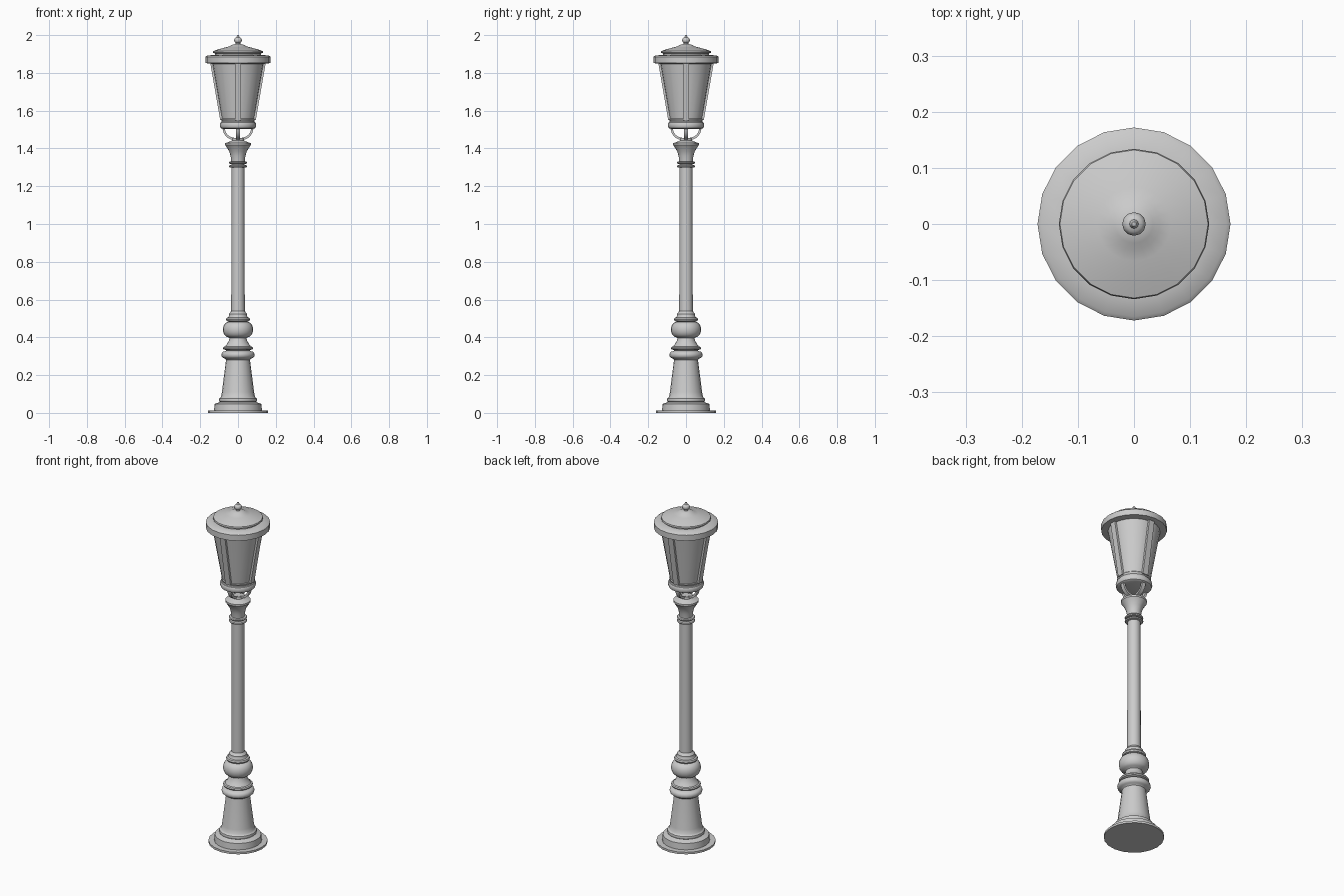
import bpy, bmesh, math
from mathutils import Vector

if "Cube" in bpy.data.objects:
    bpy.data.objects.remove(bpy.data.objects["Cube"])

SIDES = 20


def finish(name, bm):
    bmesh.ops.remove_doubles(bm, verts=bm.verts, dist=1e-5)
    bmesh.ops.recalc_face_normals(bm, faces=bm.faces)
    me = bpy.data.meshes.new(name)
    bm.to_mesh(me)
    bm.free()
    ob = bpy.data.objects.new(name, me)
    bpy.context.collection.objects.link(ob)
    bpy.ops.object.select_all(action='DESELECT')
    ob.select_set(True)
    bpy.context.view_layer.objects.active = ob
    bpy.ops.object.shade_smooth_by_angle(angle=math.radians(35))
    return ob


def lathe(name, profile, sides=SIDES):
    """Revolve (radius, height) points, closing both ends on the axis."""
    bm = bmesh.new()
    pts = [(0, profile[0][1])] + profile + [(0, profile[-1][1])]
    vs = [bm.verts.new((r, 0, z)) for r, z in pts]
    es = [bm.edges.new(p) for p in zip(vs, vs[1:])]
    bmesh.ops.spin(bm, geom=vs + es, axis=(0, 0, 1), cent=(0, 0, 0),
                   angle=2 * math.pi, steps=sides, use_duplicate=False)
    return finish(name, bm)


def bulge(r, dr, z0, z1, n=6):
    """Half-round moulding points between two heights."""
    return [(r + dr * math.sin(math.pi * i / n),
             (z0 + z1) / 2 - (z1 - z0) / 2 * math.cos(math.pi * i / n))
            for i in range(n + 1)]


def radial_bars(name, path, width, depth, count=4):
    """Sweep a rectangular bar along a radial (r, z) path, repeated round the axis."""
    bm = bmesh.new()
    for k in range(count):
        a = 2 * math.pi * k / count
        out, side = Vector((math.cos(a), math.sin(a), 0)), Vector((-math.sin(a), math.cos(a), 0))
        rings = []
        for i, (r, z) in enumerate(path):
            p, q = path[max(i - 1, 0)], path[min(i + 1, len(path) - 1)]
            t = Vector((q[0] - p[0], q[1] - p[1])).normalized()
            ring = []
            for s, d in ((-1, -1), (1, -1), (1, 1), (-1, 1)):
                rr, zz = r + t.y * d * depth / 2, z - t.x * d * depth / 2
                ring.append(bm.verts.new(out * rr + side * s * width / 2 + Vector((0, 0, zz))))
            rings.append(ring)
        for lo, hi in zip(rings, rings[1:]):
            for j in range(4):
                bm.faces.new((lo[j], lo[(j + 1) % 4], hi[(j + 1) % 4], hi[j]))
        bm.faces.new(rings[0])
        bm.faces.new(rings[-1])
    return finish(name, bm)


# Foot and tapered pedestal
lathe("foot_plate", [(0.158, 0), (0.158, 0.012)])
lathe("pedestal", [(0.127, 0.012), (0.124, 0.048), (0.105, 0.054)]
      + bulge(0.094, 0.008, 0.058, 0.08, 4)
      + [(0.09, 0.085), (0.085, 0.11), (0.063, 0.285)])

# Turned mouldings above the pedestal
lathe("lower_mouldings", [(0.063, 0.28)] + bulge(0.07, 0.018, 0.288, 0.326)
      + [(0.062, 0.33)] + bulge(0.068, 0.012, 0.334, 0.352, 4)
      + [(0.058, 0.365), (0.047, 0.385), (0.044, 0.402)])
lathe("bulb", [(0.044, 0.395)] + bulge(0.05, 0.03, 0.4, 0.482, 8) + [(0.045, 0.486)])
lathe("upper_mouldings", [(0.045, 0.48)] + bulge(0.052, 0.012, 0.484, 0.506, 4)
      + [(0.048, 0.512), (0.048, 0.524), (0.041, 0.532), (0.035, 0.54)])

# Shaft, neck rings and flared capital
lathe("shaft", [(0.036, 0.52), (0.034, 1.32)])
for i, z in enumerate((1.298, 1.318)):
    lathe(f"neck_ring_{i + 1}", bulge(0.038, 0.011, z, z + 0.014, 4))
lathe("capital", [(0.036, 1.33), (0.039, 1.36), (0.047, 1.385), (0.062, 1.41),
                  (0.068, 1.418), (0.068, 1.428), (0.045, 1.436), (0.032, 1.442),
                  (0.03, 1.455)])

# Four curved arms carrying the lantern
arms = [(0.022 + 0.054 * math.sin(t), 1.51 - 0.058 * math.cos(t))
        for t in (math.pi / 2 * i / 6 for i in range(7))]
radial_bars("lantern_arms", arms, 0.022, 0.012)

# Lantern collar, glass and frame bars
lathe("lantern_collar", [(0.08, 1.503)] + bulge(0.088, 0.008, 1.506, 1.54, 6)
      + [(0.086, 1.545), (0.09, 1.555), (0.086, 1.56)])
lathe("lantern_glass", [(0.085, 1.55), (0.139, 1.86)])
radial_bars("lantern_frame_bars", [(0.088, 1.55), (0.142, 1.86)], 0.034, 0.012)

# Rim, lid and finial
lathe("lantern_rim", [(0.14, 1.848), (0.172, 1.852), (0.172, 1.885), (0.165, 1.891),
                      (0.125, 1.896)])
lathe("lid", [(0.12, 1.89), (0.122, 1.903), (0.134, 1.907), (0.132, 1.915),
              (0.1, 1.926), (0.066, 1.935), (0.046, 1.94), (0.034, 1.948), (0.014, 1.953)])
lathe("finial", [(0.012, 1.945), (0.012, 1.957)] + bulge(0.008, 0.013, 1.958, 1.988, 6)
      + [(0.007, 1.992), (0.004, 2.0)], 12)
